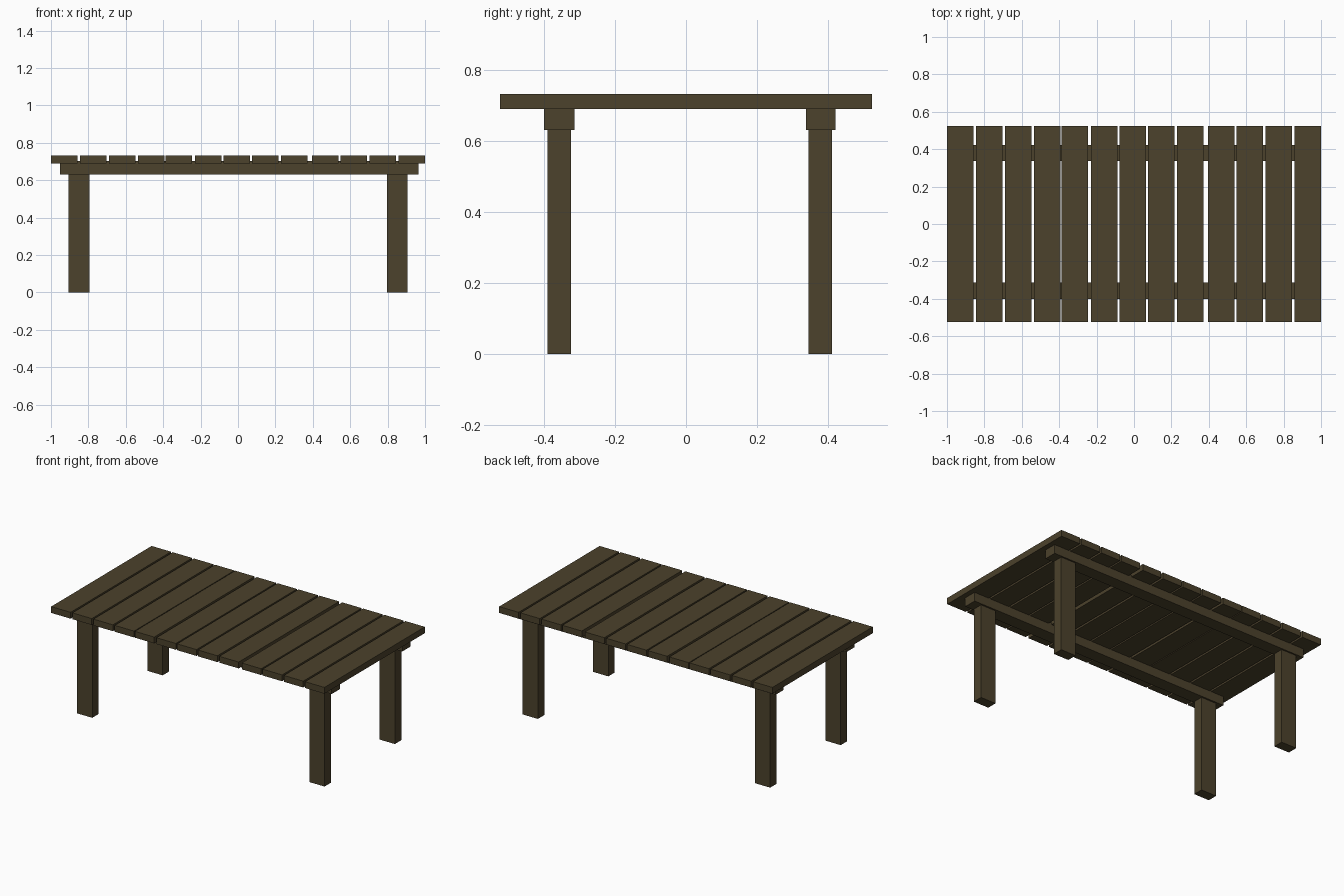
import bpy

if "Cube" in bpy.data.objects:
    bpy.data.objects.remove(bpy.data.objects["Cube"], do_unlink=True)

# Dark weathered wood
wood = bpy.data.materials.new("dark_wood")
wood.use_nodes = True
colour = (0.072, 0.054, 0.025, 1)
wood.diffuse_color = colour
bsdf = wood.node_tree.nodes["Principled BSDF"]
bsdf.inputs["Base Color"].default_value = colour
bsdf.inputs["Roughness"].default_value = 0.9


def box(name, x, y, z):
    """Flat-sided timber spanning the (low, high) range on each axis."""
    bpy.ops.mesh.primitive_cube_add(size=1)
    obj = bpy.context.object
    obj.name = name
    spans = (x, y, z)
    size = [high - low for low, high in spans]
    centre = [(high + low) / 2 for low, high in spans]
    for v in obj.data.vertices:
        for axis in range(3):
            v.co[axis] *= size[axis]
    obj.location = centre
    obj.data.materials.append(wood)
    return obj


# Top planks, laid by hand with slightly uneven gaps
plank_count, plank_width = 13, 0.142
pitch = (2 - plank_width) / (plank_count - 1)
nudge = {4: -0.007, 5: -0.004, 6: -0.007, 7: -0.009, 8: -0.008, 9: 0.002}
for i in range(plank_count):
    left = -1 + i * pitch + nudge.get(i, 0)
    box(f"top_plank_{i + 1}", (left, left + plank_width), (-0.525, 0.525), (0.69, 0.732))

# Long support beams under the planks, with a pair of legs each
beams = {"front": ((-0.40, -0.314), (-0.391, -0.325)),
         "back": ((0.338, 0.422), (0.345, 0.412))}
legs = {"right": (-0.905, -0.793), "left": (0.796, 0.907)}
for row, (beam_y, leg_y) in beams.items():
    box(f"{row}_beam", (-0.952, 0.966), beam_y, (0.631, 0.702))
    for side, leg_x in legs.items():
        box(f"{row}_{side}_leg", leg_x, leg_y, (0, 0.64))
